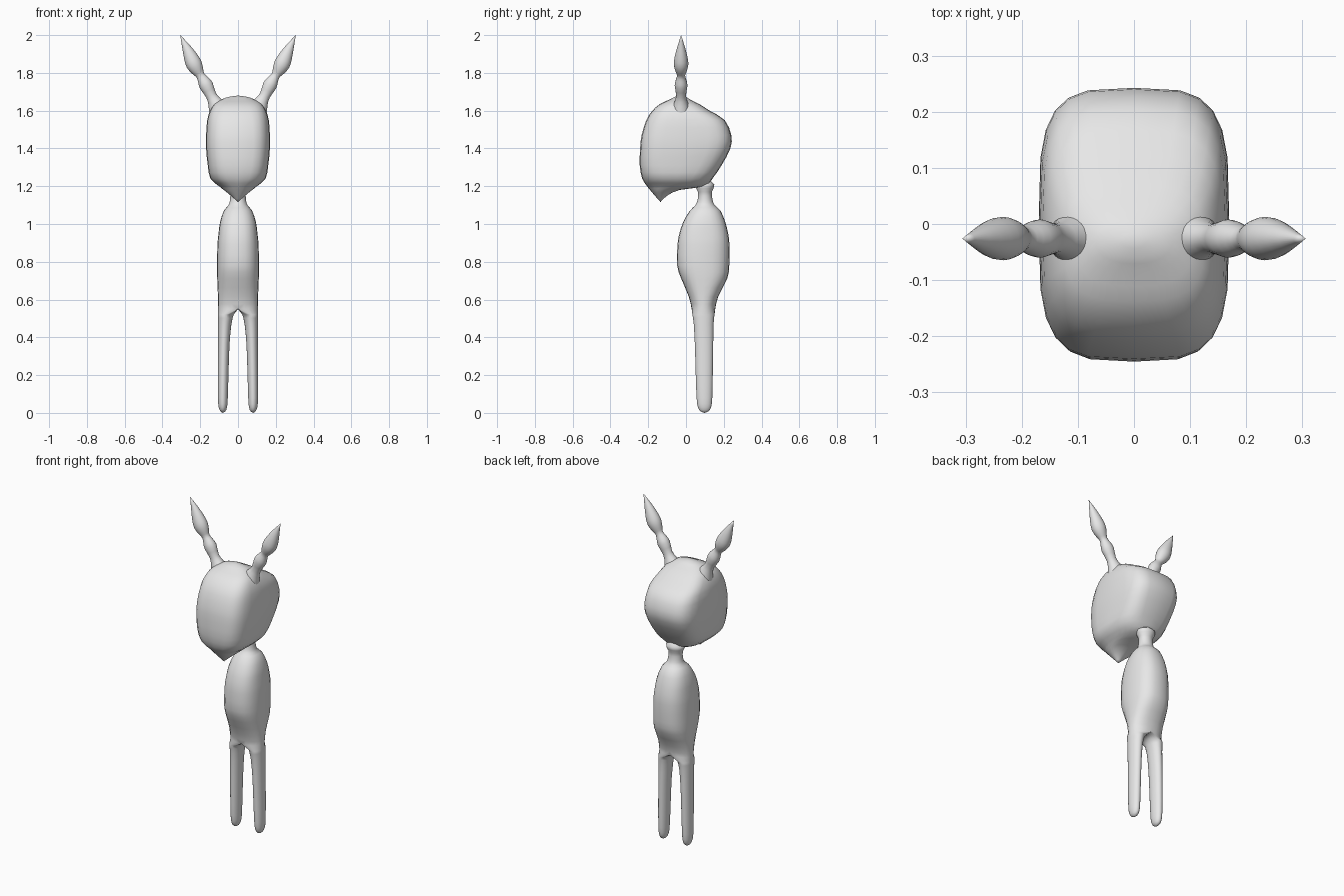
import bpy, bmesh, math
from mathutils import Vector

HALF = 12  # segments in half a ring

grey = bpy.data.materials.new("soft_grey")
grey.diffuse_color = (0.8, 0.8, 0.8, 1)


def smooth_rows(rows, steps=2):
    """Catmull-Rom interpolation between rows of ring parameters."""
    out = []
    for i in range(len(rows) - 1):
        p0, p1, p2 = rows[max(i - 1, 0)], rows[i], rows[i + 1]
        p3 = rows[min(i + 2, len(rows) - 1)]
        for s in range(steps):
            t = s / steps
            out.append([0.5 * (2 * b + (c - a) * t + (2 * a - 5 * b + 4 * c - d) * t * t
                               + (3 * b - a - 3 * c + d) * t ** 3)
                        for a, b, c, d in zip(p0, p1, p2, p3)])
    return out + [list(rows[-1])]


def curve_point(i, n):
    """Unit superellipse point, running front -> +x side -> back."""
    a = -math.pi / 2 + math.pi * i / HALF
    c, s = math.cos(a), math.sin(a)
    if i % (2 * HALF) in (0, HALF):
        c = 0.0
    return (math.copysign(abs(c) ** (2 / n), c), math.copysign(abs(s) ** (2 / n), s))


def ring(z, w, y0, y1, n, cx=0.0, count=HALF + 1):
    w = max(w, 0)
    pts = [curve_point(i, n) for i in range(count)]
    return [Vector((cx + w * u, (y0 + y1) / 2 + (y1 - y0) / 2 * v, z)) for u, v in pts]


def loft(bm, rings, closed):
    rows = [[bm.verts.new(p) for p in r] for r in rings]
    m = len(rows[0])
    for a, b in zip(rows, rows[1:]):
        for i in range(m if closed else m - 1):
            j = (i + 1) % m
            bm.faces.new((a[i], a[j], b[j], b[i]))


def finish(name, bm):
    bmesh.ops.remove_doubles(bm, verts=bm.verts, dist=0.0003)
    me = bpy.data.meshes.new(name)
    bm.to_mesh(me)
    bm.free()
    me.materials.append(grey)
    for p in me.polygons:
        p.use_smooth = True
    ob = bpy.data.objects.new(name, me)
    bpy.context.collection.objects.link(ob)
    mod = ob.modifiers.new("mirror", 'MIRROR')
    mod.merge_threshold = 0.0005
    return ob


# Head: rows of z, half width, front y, back y, squareness
head_rows = [
    (1.116, 0.0, -0.135, -0.135, 2),
    (1.15, 0.038, -0.165, -0.100, 2),
    (1.18, 0.075, -0.190, -0.035, 2.2),
    (1.20, 0.100, -0.206, 0.100, 2.5),
    (1.24, 0.146, -0.232, 0.140, 3),
    (1.31, 0.160, -0.245, 0.188, 3.5),
    (1.40, 0.169, -0.243, 0.235, 3.7),
    (1.47, 0.169, -0.235, 0.240, 3.7),
    (1.55, 0.163, -0.210, 0.205, 3.5),
    (1.60, 0.148, -0.178, 0.125, 3.2),
    (1.635, 0.125, -0.138, 0.070, 3),
    (1.66, 0.085, -0.085, 0.020, 2.5),
    (1.673, 0.050, -0.060, 0.000, 2),
    (1.68, 0.0, -0.030, -0.030, 2),
]
bm = bmesh.new()
loft(bm, [ring(*r) for r in smooth_rows(head_rows)], False)
finish("head", bm)

# Torso and neck, then legs that share the split ring at the crotch
body_rows = [
    (0.55, 0.105, 0.030, 0.155, 2.2),
    (0.615, 0.106, 0.015, 0.170, 2.3),
    (0.71, 0.110, -0.025, 0.218, 2.5),
    (0.78, 0.111, -0.047, 0.229, 2.5),
    (0.89, 0.109, -0.045, 0.230, 2.5),
    (0.95, 0.103, -0.035, 0.223, 2.5),
    (1.01, 0.095, -0.015, 0.208, 2.4),
    (1.07, 0.075, 0.020, 0.183, 2.2),
    (1.10, 0.050, 0.050, 0.152, 2),
    (1.13, 0.042, 0.062, 0.140, 2),
    (1.17, 0.042, 0.063, 0.137, 2),
    (1.21, 0.055, 0.050, 0.150, 2),
    (1.25, 0.0, 0.100, 0.100, 2),
]
# Leg rows: z, half width, front y, back y, squareness, centre x
leg_rows = [
    (0.0, 0.0, 0.098, 0.098, 2, 0.080),
    (0.008, 0.013, 0.077, 0.119, 2, 0.080),
    (0.03, 0.022, 0.063, 0.133, 2, 0.080),
    (0.08, 0.026, 0.056, 0.139, 2, 0.080),
    (0.22, 0.028, 0.051, 0.142, 2, 0.078),
    (0.36, 0.030, 0.047, 0.144, 2, 0.075),
    (0.47, 0.035, 0.041, 0.146, 2, 0.070),
    (0.52, 0.041, 0.034, 0.151, 2.1, 0.064),
]
bm = bmesh.new()
loft(bm, [ring(*r) for r in smooth_rows(body_rows)], False)
legs = [ring(*r, count=2 * HALF) for r in smooth_rows(leg_rows)]
split = ring(*body_rows[0], count=2 * HALF)
for p in split[HALF + 1:]:
    p.x = 0.0
loft(bm, legs + [split], True)
finish("body_and_legs", bm)

# Beaded horn with a leaf-shaped tip: rows of x, z, radius
horn_rows = [
    (0.095, 1.59, 0.062),
    (0.120, 1.64, 0.040),
    (0.142, 1.68, 0.028),
    (0.168, 1.733, 0.037),
    (0.186, 1.765, 0.029),
    (0.200, 1.788, 0.023),
    (0.214, 1.812, 0.033),
    (0.233, 1.846, 0.042),
    (0.252, 1.888, 0.036),
    (0.276, 1.940, 0.021),
    (0.306, 2.0, 0.0),
]
rows = smooth_rows(horn_rows)
rings = []
for k, (x, z, r) in enumerate(rows):
    a, b = rows[max(k - 1, 0)], rows[min(k + 1, len(rows) - 1)]
    d = Vector((b[0] - a[0], 0, b[1] - a[1])).normalized()
    side = Vector((d.z, 0, -d.x))
    r = max(r, 0)
    pts = [curve_point(i, 2) for i in range(2 * HALF)]
    rings.append([Vector((x, -0.026, z)) + side * (u * r) + Vector((0, v * r * 0.92, 0))
                  for u, v in pts])
bm = bmesh.new()
loft(bm, rings, True)
finish("horns", bm)
